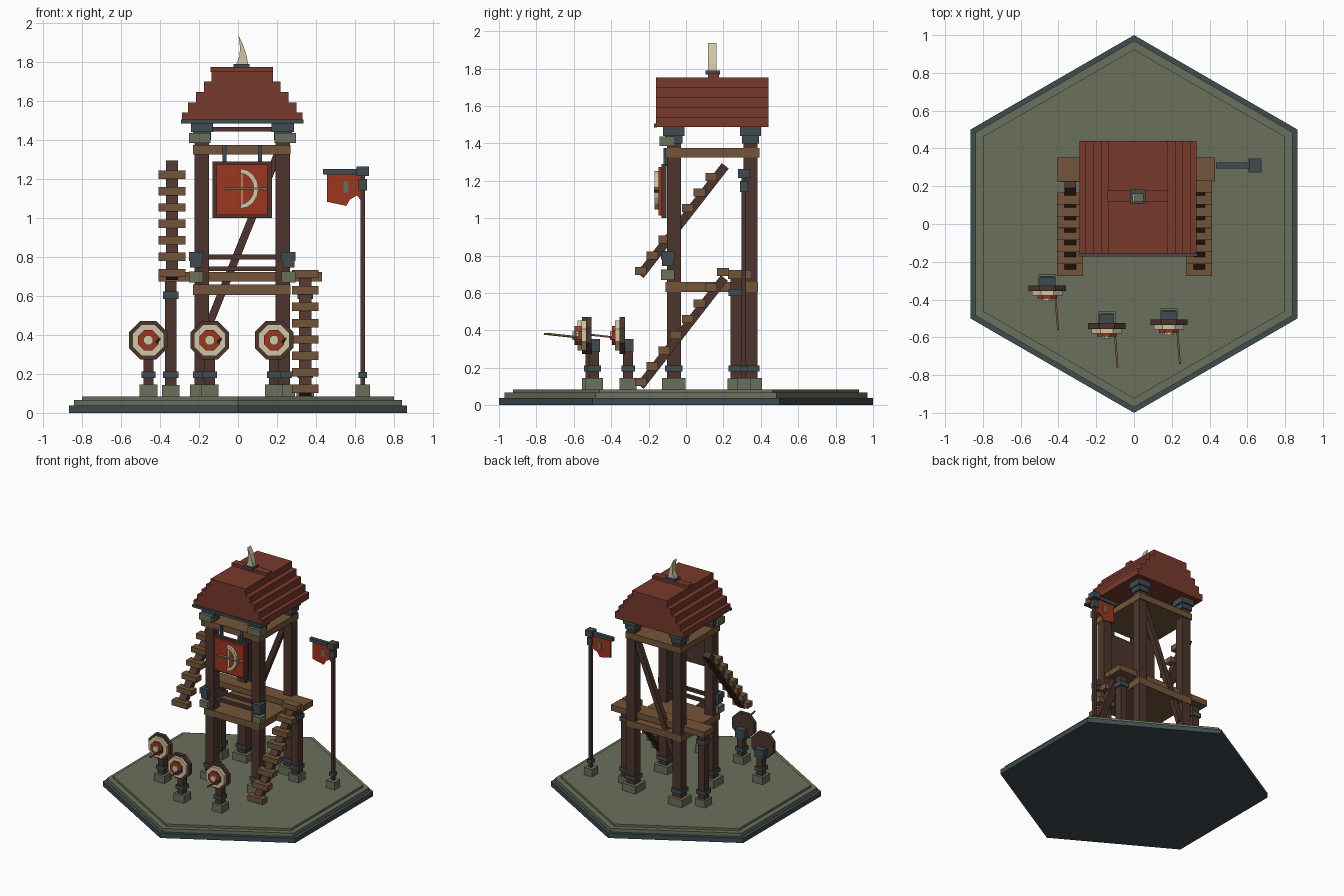
import bpy, bmesh, math
from mathutils import Vector, Matrix

cube = bpy.data.objects.get("Cube")
if cube:
    bpy.data.objects.remove(cube, do_unlink=True)


def material(name, rgb):
    m = bpy.data.materials.new(name)
    m.use_nodes = True
    m.diffuse_color = (*rgb, 1)
    m.node_tree.nodes["Principled BSDF"].inputs["Base Color"].default_value = (*rgb, 1)
    return m


STONE = material("mossy stone", (.147, .16, .107))
SLATE = material("dark slate", (.05, .072, .08))
DARK = material("dark timber", (.075, .036, .026))
WOOD = material("plank wood", (.172, .091, .042))
ROOF = material("roof red", (.19, .041, .025))
RED = material("banner red", (.335, .038, .014))
CREAM = material("bone cream", (.63, .57, .39))


def finish(name, bm, mat):
    bmesh.ops.recalc_face_normals(bm, faces=bm.faces)
    mesh = bpy.data.meshes.new(name)
    bm.to_mesh(mesh)
    bm.free()
    mesh.materials.append(mat)
    ob = bpy.data.objects.new(name, mesh)
    bpy.context.collection.objects.link(ob)
    return ob


def box(name, mat, x, y, z):
    """Box from (min, max) pairs."""
    bm = bmesh.new()
    bmesh.ops.create_cube(bm, size=1)
    for v in bm.verts:
        v.co = [a + (b - a) * (c + .5) for (a, b), c in zip((x, y, z), v.co)]
    return finish(name, bm, mat)


def block(name, mat, x, y, h, z0, z1):
    """Square column piece with half width h."""
    return box(name, mat, (x - h, x + h), (y - h, y + h), (z0, z1))


def beam(name, mat, a, b, w, t):
    """Straight bar between two points, w wide and t thick."""
    a, b = Vector(a), Vector(b)
    bm = bmesh.new()
    bmesh.ops.create_cube(bm, size=1)
    rot = (b - a).to_track_quat('Z', 'Y').to_matrix().to_4x4()
    size = Matrix.Diagonal((w, t, (b - a).length, 1))
    bm.transform(Matrix.Translation((a + b) / 2) @ rot @ size)
    return finish(name, bm, mat)


def drum(name, mat, r, depth, sides, where, along_y=False, turn=0):
    """Flat sided disc; where is the centre."""
    bm = bmesh.new()
    bmesh.ops.create_cone(bm, cap_ends=True, segments=sides, radius1=r, radius2=r, depth=depth)
    bm.transform(Matrix.Rotation(turn, 4, 'Z'))
    if along_y:
        bm.transform(Matrix.Rotation(math.pi / 2, 4, 'X'))
    bm.transform(Matrix.Translation(where))
    return finish(name, bm, mat)


def cutout(name, mat, pts, y0, y1):
    """Front profile of (x, z) points extruded in depth."""
    bm = bmesh.new()
    face = bm.faces.new([bm.verts.new((x, y0, z)) for x, z in pts])
    out = bmesh.ops.extrude_face_region(bm, geom=[face])["geom"]
    for v in out:
        if isinstance(v, bmesh.types.BMVert):
            v.co.y = y1
    return finish(name, bm, mat)


# Hexagonal ground, stepped, with corners to the front and back
G = .085
for name, mat, r, z0, z1 in (("ground_rim", SLATE, 1, 0, .038), ("ground_step", STONE, .97, .038, .067),
                             ("ground_top", STONE, .924, .067, G)):
    drum(name, mat, r, z1 - z0, 6, (0, 0, (z0 + z1) / 2))

# Tower posts with feet, bands and capitals
CX = .022
for side, x in (("right", -.185), ("left", .23)):
    s = 1 if x > 0 else -1
    for end, y in (("front", -.065), ("rear", .345)):
        n = f"{end}_{side}_post"
        block(n, DARK, x, y, .037, G, 1.49)
        block(n + "_foot", STONE, x, y, .062, G, .145)
        block(n + "_band", SLATE, x, y, .047, .18, .212)
        block(n + "_neck", SLATE, x, y, .046, 1.4, 1.44)
        block(n + "_cap", SLATE, x, y, .057, 1.44, 1.487)
    # Corner brackets on the front posts
    bx, by = x + s * .03, -.098
    tx = x + s * .012
    box(side + "_top_bracket", STONE, (tx - .055, tx + .055), (-.143, -.06), (1.385, 1.437))
    block(side + "_stone_bracket", STONE, bx, by, .036, .67, .725)
    block(side + "_lower_clamp", SLATE, bx, by, .03, .745, .78)
    block(side + "_upper_clamp", SLATE, bx, by, .036, .78, .825)

# Decks, walkway, rails and brace
box("lower_deck", WOOD, (-.23, .27), (-.11, .385), (.605, .658))
box("upper_deck", WOOD, (-.23, .27), (-.11, .392), (1.325, 1.375))
box("walkway", WOOD, (-.408, .43), (.225, .352), (.675, .722))
for i, z in enumerate((.74, .8, 1.455)):
    box(f"front_rail_{i}", DARK, (-.185, .23), (-.08, -.055), (z - .012, z + .012))
beam("rear_brace", DARK, (-.15, .345, .45), (.205, .345, 1.33), .04, .04)

# Walkway supports
for side, x in (("right", -.345), ("left", .345)):
    n = side + "_support"
    block(n, DARK, x, .267, .03, G, .675)
    block(n + "_foot", STONE, x, .267, .045, G, .142)
    block(n + "_band", SLATE, x, .267, .04, .18, .212)
    block(n + "_cap", SLATE, x, .267, .04, .585, .622)


# Stairs: one stringer with plank treads
def stairs(name, x, z, count, y_end, z_end):
    beam(name + "_stringer", DARK, (x, -.245, z - .02), (x, y_end, z_end), .062, .047)
    for i in range(count):
        yy, zz = -.242 + .063 * i, z + .084 * i
        box(f"{name}_tread_{i}", WOOD, (x - .069, x + .069), (yy - .032, yy + .03), (zz - .019, zz + .024))


stairs("lower_stairs", .345, .122, 8, .205, .68)
stairs("upper_stairs", -.338, .715, 7, .21, 1.28)

# Stepped plank roof, ridge and horn finial
for i, h in enumerate((.31, .278, .238, .197, .157)):
    z = 1.487 + .053 * i
    box(f"roof_course_{i}", ROOF, (CX - h, CX + h), (-.16, .44), (z, z + .053))
box("roof_fascia", SLATE, (-.293, .335), (-.172, -.155), (1.485, 1.505))
box("roof_ridge", ROOF, (-.14, .18), (.117, .177), (1.75, 1.775))
box("finial_base", SLATE, (-.022, .06), (.105, .182), (1.768, 1.79))
cutout("horn_finial", CREAM, [(-.01, 1.785), (.052, 1.785), (.045, 1.83), (.025, 1.89), (.002, 1.938),
                              (.01, 1.88), (.008, 1.83)], .117, .162)

# Hanging sign with bow and arrow
box("sign_board", DARK, (-.132, .174), (-.13, -.105), (1, 1.29))
box("sign_cloth", RED, (-.11, .152), (-.147, -.13), (1.015, 1.275))
for x in (-.07, .113):
    box("sign_hanger", SLATE, (x - .01, x + .01), (-.12, -.1), (1.28, 1.375))
arc = [math.radians(a) for a in range(-88, 89, 22)]
bow = [(.01 + .095 * math.cos(a), 1.15 + .103 * math.sin(a)) for a in arc]
bow += [(.01 + .071 * math.cos(a), 1.15 + .08 * math.sin(a)) for a in reversed(arc)]
cutout("bow", CREAM, bow, -.168, -.147)
box("bow_string", CREAM, (.018, .024), (-.153, -.147), (1.055, 1.245))
box("sign_arrow", STONE, (-.07, .14), (-.172, -.147), (1.145, 1.155))
cutout("sign_arrow_head", STONE, [(.13, 1.137), (.155, 1.15), (.13, 1.163)], -.172, -.147)

# Pole with pennant
PX, PY = .64, .31
block("flag_pole", DARK, PX, PY, .012, G, 1.25)
block("flag_foot", STONE, PX, PY, .037, G, .145)
block("flag_band", SLATE, PX, PY, .021, .18, .21)
block("flag_collar", SLATE, PX, PY, .021, 1.14, 1.2)
block("flag_cap", SLATE, PX, PY, .031, 1.215, 1.263)
box("flag_arm", SLATE, (.435, .64), (PY - .015, PY + .015), (1.222, 1.25))
cutout("flag_cloth", RED, [(.457, 1.225), (.635, 1.225), (.65, 1.068), (.61, 1.115), (.575, 1.095),
                           (.555, 1.062), (.457, 1.083)], PY - .006, PY + .006)
box("flag_emblem", STONE, (.54, .568), (PY - .011, PY + .011), (1.13, 1.188))

# Archery targets with an arrow in each
rings = ((DARK, .107, .03), (CREAM, .087, .024), (RED, .056, .016), (CREAM, .026, .012))
for n, (x, y) in enumerate(((-.46, -.325), (-.145, -.525), (.185, -.505))):
    t = f"target_{n}"
    py = y + .015
    block(t + "_post", DARK, x, py, .026, G, .34)
    block(t + "_foot", STONE, x, py, .046, G, .145)
    block(t + "_band", SLATE, x, py, .036, .18, .212)
    box(t + "_mount", SLATE, (x - .04, x + .04), (y, y + .045), (.285, .355))
    front = y
    for i, (mat, r, d) in enumerate(rings):
        drum(f"{t}_ring_{i}", mat, r, d, 8, (x, front - d / 2, .373), True, math.pi / 8)
        front -= d
    beam(t + "_arrow", WOOD, (x + .043, y - .05, .362), (x + .058, y - .235, .382), .01, .01)
